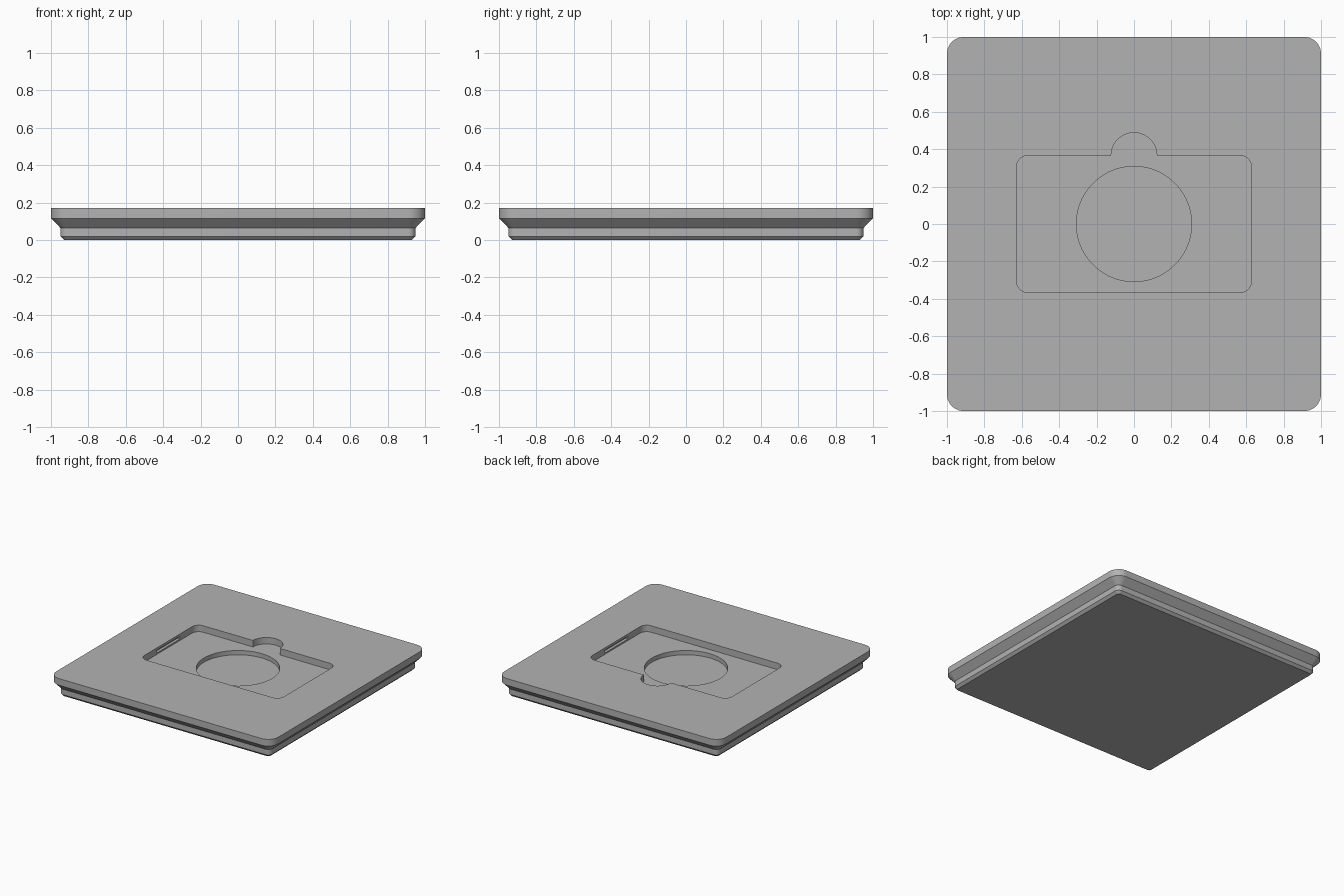
import bpy
import bmesh
from math import cos, sin, pi

cube = bpy.data.objects.get("Cube")
if cube:
    bpy.data.objects.remove(cube, do_unlink=True)

GREY = (0.45, 0.45, 0.45, 1)
TOP = 0.17
FLOOR = TOP - 0.053
HOLE_FLOOR = FLOOR - 0.035

grey = bpy.data.materials.new("plain grey")
grey.use_nodes = True
grey.diffuse_color = GREY
grey.node_tree.nodes["Principled BSDF"].inputs["Base Color"].default_value = GREY


def arc(cx, cy, r, start, sweep, steps):
    angles = [start + sweep * i / steps for i in range(steps + 1)]
    return [(cx + r * cos(a), cy + r * sin(a)) for a in angles]


def rounded_rect(hx, hy, r, tab=0):
    """Counter-clockwise outline, with an optional half-round tab at the back."""
    pts = []
    for i, (sx, sy) in enumerate([(1, 1), (-1, 1), (-1, -1), (1, -1)]):
        pts += arc(sx * (hx - r), sy * (hy - r), r, i * pi / 2, pi / 2, 10)
        if i == 0 and tab:
            pts += arc(0, hy, tab, 0, pi, 32)
    return pts


def loft(name, sections):
    """Solid through a stack of (z, outline) sections."""
    bm = bmesh.new()
    rings = [[bm.verts.new((x, y, z)) for x, y in outline] for z, outline in sections]
    bm.faces.new(rings[0][::-1])
    bm.faces.new(rings[-1])
    for low, high in zip(rings, rings[1:]):
        for i in range(len(low)):
            j = (i + 1) % len(low)
            bm.faces.new((low[i], low[j], high[j], high[i]))
    mesh = bpy.data.meshes.new(name)
    bm.to_mesh(mesh)
    bm.free()
    mesh.materials.append(grey)
    obj = bpy.data.objects.new(name, mesh)
    bpy.context.collection.objects.link(obj)
    return obj


def box_outline(x0, x1, hy):
    return [(x0, -hy), (x1, -hy), (x1, hy), (x0, hy)]


# Tray body: chamfered foot, upright band, flared shoulder and straight rim
profile = [(0, 0.93, 0.02), (0.02, 0.949, 0.039), (0.064, 0.949, 0.039),
           (0.116, 1, 0.09), (TOP, 1, 0.09)]
tray = loft("tray", [(z, rounded_rect(h, h, r)) for z, h, r in profile])

# Pocket with finger notch, round well, and undercut slots in the side walls
pocket = rounded_rect(0.628, 0.366, 0.06, tab=0.122)
well = arc(0, 0, 0.308, 0, 2 * pi, 96)[:-1]
cutters = [
    loft("pocket_cutter", [(FLOOR, pocket), (TOP + 0.1, pocket)]),
    loft("well_cutter", [(HOLE_FLOOR, well), (TOP + 0.05, well)]),
]
for side, x0, x1 in (("left", 0.6, 0.65), ("right", -0.65, -0.6)):
    slot = box_outline(x0, x1, 0.15)
    cutters.append(loft(side + "_slot_cutter", [(FLOOR + 0.012, slot), (FLOOR + 0.034, slot)]))

for cutter in cutters:
    cutter.hide_render = True
    cutter.hide_set(True)
    mod = tray.modifiers.new(cutter.name, "BOOLEAN")
    mod.operation = "DIFFERENCE"
    mod.solver = "EXACT"
    mod.object = cutter

# Apply the cuts, then smooth the curved walls
bpy.context.view_layer.objects.active = tray
tray.select_set(True)
for cutter in cutters:
    bpy.ops.object.modifier_apply(modifier=cutter.name)
    bpy.data.objects.remove(cutter, do_unlink=True)
bpy.ops.object.shade_smooth_by_angle(angle=pi / 6)
